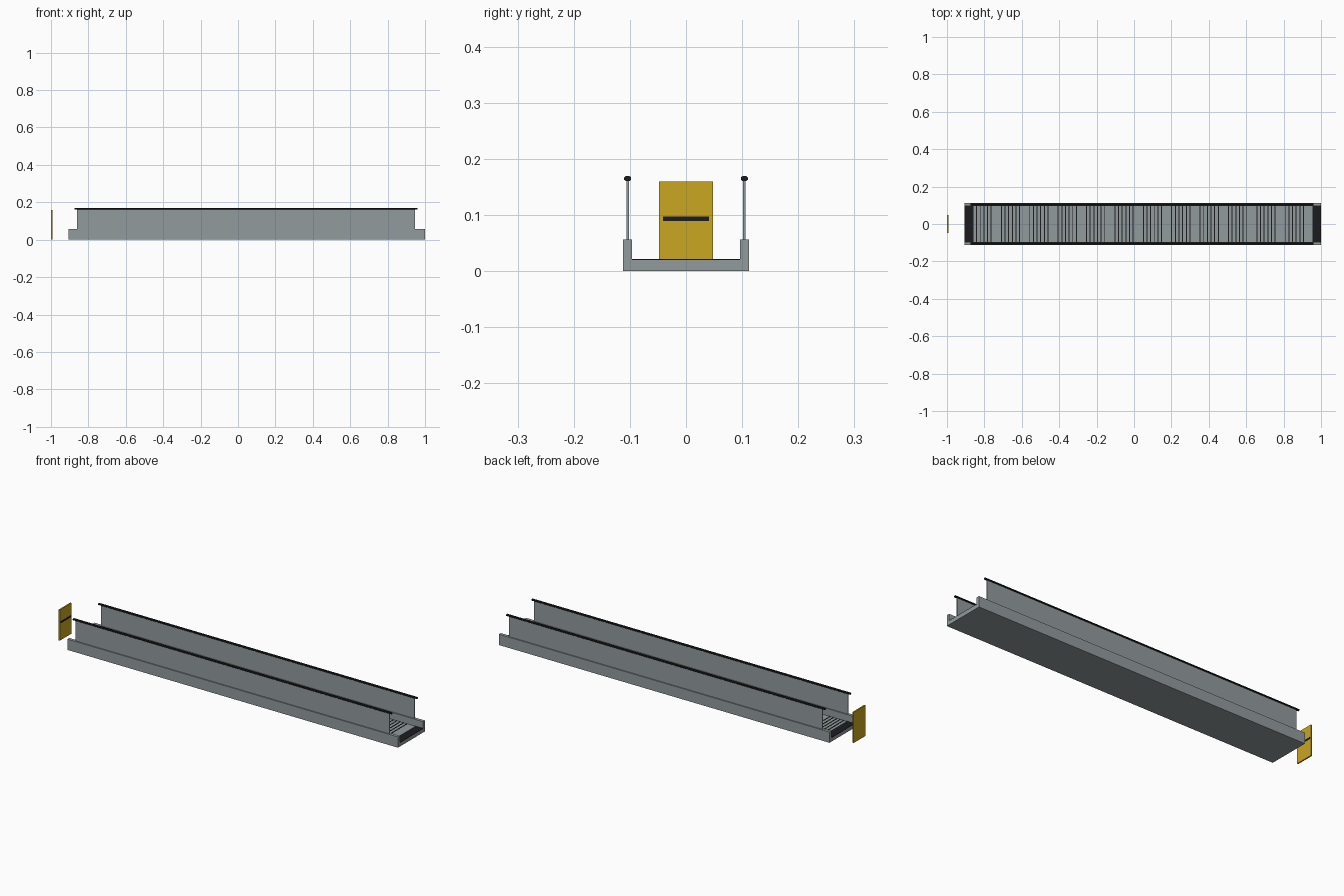
import bpy, bmesh, math

if "Cube" in bpy.data.objects:
    bpy.data.objects.remove(bpy.data.objects["Cube"])


def material(name, rgb):
    m = bpy.data.materials.new(name)
    m.diffuse_color = (*rgb, 1)
    m.use_nodes = True
    m.node_tree.nodes["Principled BSDF"].inputs["Base Color"].default_value = m.diffuse_color
    return m


grey = material("steel grey", (0.29, 0.33, 0.34))
black = material("rubber black", (0.012, 0.012, 0.014))
yellow = material("sign yellow", (0.59, 0.385, 0.016))


def add_box(bm, x0, x1, y0, y1, z0, z1):
    verts = bmesh.ops.create_cube(bm, size=1)["verts"]
    for v in verts:
        v.co.x = x1 if v.co.x > 0 else x0
        v.co.y = y1 if v.co.y > 0 else y0
        v.co.z = z1 if v.co.z > 0 else z0


def finish(name, bm, mat):
    bmesh.ops.recalc_face_normals(bm, faces=bm.faces)
    me = bpy.data.meshes.new(name)
    bm.to_mesh(me)
    bm.free()
    me.materials.append(mat)
    ob = bpy.data.objects.new(name, me)
    bpy.context.collection.objects.link(ob)
    return ob


def boxes(name, mat, *dims):
    bm = bmesh.new()
    for d in dims:
        add_box(bm, *d)
    return finish(name, bm, mat)


def prism(name, mat, profile, x0, x1):
    """Extrude a closed (y, z) profile along x."""
    bm = bmesh.new()
    face = bm.faces.new([bm.verts.new((x0, y, z)) for y, z in profile])
    out = bmesh.ops.extrude_face_region(bm, geom=[face])["geom"]
    for v in out:
        if isinstance(v, bmesh.types.BMVert):
            v.co.x = x1
    return finish(name, bm, mat)


X0, X1 = -0.905, 1.0

# Walkway bed between the curbs
boxes("walkway_bed", grey, (X0, X1, -0.096, 0.096, 0, 0.02))

# Curb, balustrade panel and handrail on each side
for side, s in (("front", -1), ("back", 1)):
    def span(c, half):
        return s * c - half, s * c + half
    boxes(side + "_curb", grey, (X0, X1, *span(0.104, 0.008), 0, 0.056))
    boxes(side + "_panel", grey, (-0.862, 0.947, *span(0.104, 0.002), 0.056, 0.162))
    rail = [(s * 0.104 + 0.0068 * math.cos(a), 0.165 + 0.0052 * math.sin(a))
            for a in (math.radians(22.5 + 45 * i) for i in range(8))]
    prism(side + "_handrail", black, rail, -0.875, 0.96)

# Dark comb plates at both ends
boxes("comb_plates", black,
      (X0, -0.862, -0.096, 0.096, 0.018, 0.0215),
      (0.955, X1, -0.096, 0.096, 0.018, 0.0215))

# Thin tread grooves: twelve groups of six
grooves = []
for g in range(12):
    for i in range(6):
        x = -0.861 + g * 0.1518 + i * 0.0195
        grooves.append((x - 0.0025, x + 0.0025, -0.095, 0.095, 0.018, 0.0212))
boxes("tread_grooves", black, *grooves)

# Upright sign with a dark bar on the side facing the walkway
boxes("sign_board", yellow, (-1.0, -0.993, -0.048, 0.048, 0, 0.16))
boxes("sign_bar", black, (-0.994, -0.991, -0.041, 0.041, 0.089, 0.097))
